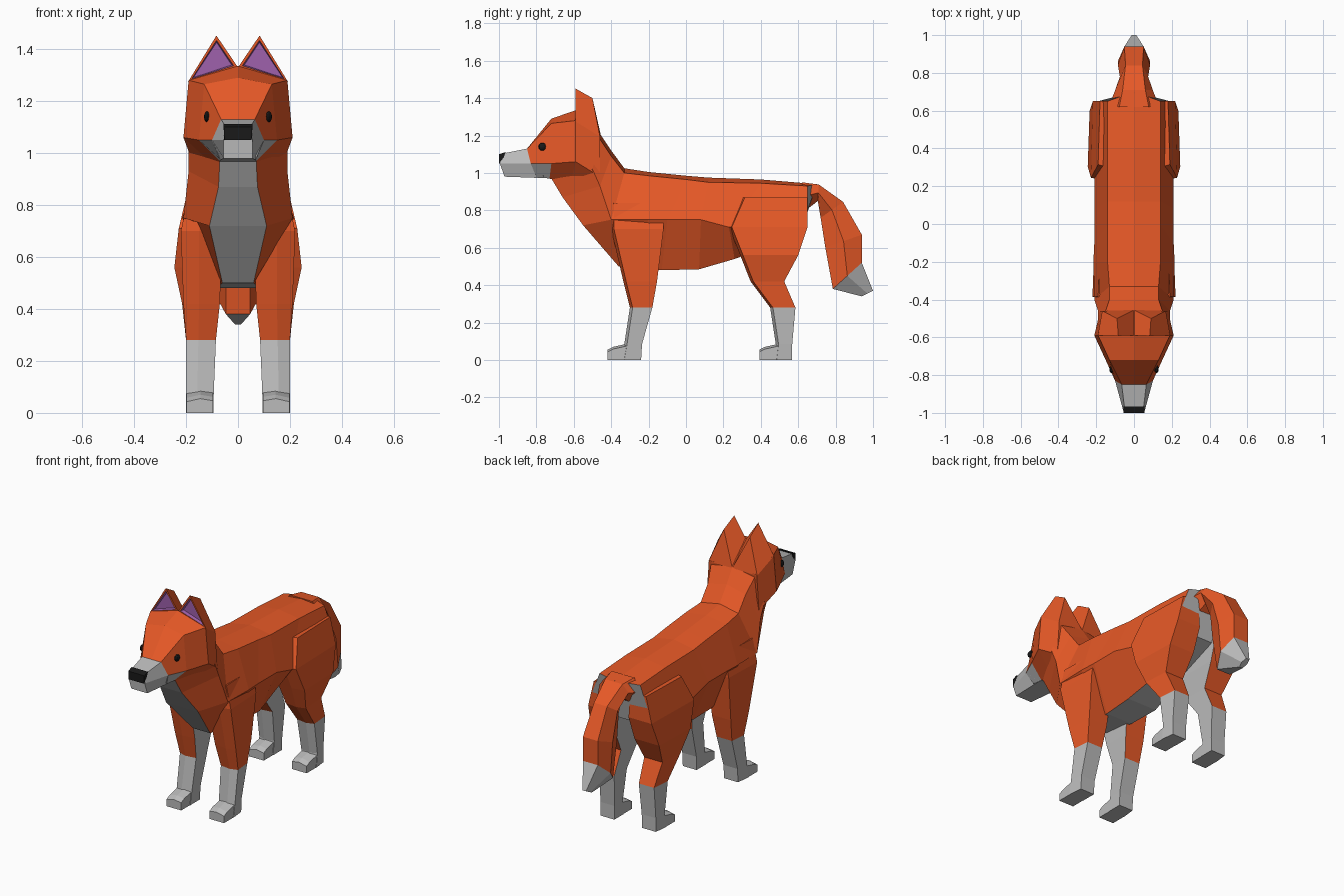
import bpy, bmesh
from mathutils import Vector

if "Cube" in bpy.data.objects:
    bpy.data.objects.remove(bpy.data.objects["Cube"])


def material(name, rgb):
    m = bpy.data.materials.new(name)
    m.diffuse_color = (*rgb, 1)
    m.use_nodes = True
    m.node_tree.nodes["Principled BSDF"].inputs["Base Color"].default_value = m.diffuse_color
    return m


ORANGE = material("orange_fur", (0.8, 0.1, 0.02))
GREY = material("grey_fur", (0.5, 0.5, 0.5))
BLACK = material("black", (0.01, 0.01, 0.01))
PURPLE = material("inner_ear", (0.35, 0.12, 0.42))


def finish(name, bm, mats, mirror=False):
    me = bpy.data.meshes.new(name)
    bm.to_mesh(me)
    bm.free()
    for m in mats:
        me.materials.append(m)
    ob = bpy.data.objects.new(name, me)
    bpy.context.collection.objects.link(ob)
    if mirror:
        ob.modifiers.new("mirror", 'MIRROR')
    return ob


def loft(name, rings, mats, pick=None, mirror=False):
    """Skin a list of closed rings; pick(face) chooses the second material."""
    bm = bmesh.new()
    vs = [[bm.verts.new(p) for p in r] for r in rings]
    n = len(vs[0])
    for a, b in zip(vs, vs[1:]):
        for i in range(n):
            j = (i + 1) % n
            bm.faces.new((a[i], a[j], b[j], b[i]))
    bm.faces.new(vs[0])
    bm.faces.new(vs[-1][::-1])
    bmesh.ops.recalc_face_normals(bm, faces=bm.faces)
    bm.normal_update()
    if pick:
        for f in bm.faces:
            f.material_index = int(pick(f))
    return finish(name, bm, mats, mirror)


def full(half):
    """Complete a half ring across x = 0."""
    return list(half) + [(-x, y, z) for x, y, z in reversed(half) if x > 1e-6]


def underside(f):
    return abs(f.calc_center_median().x) < 0.01 and f.normal.z < -0.2


# Torso: neck to rump, grey chest and belly strip
torso = [
    [(0, -.46, 1.21), (.15, -.46, 1.18), (.19, -.50, 1.02), (.07, -.72, .97)],
    [(0, -.40, 1.12), (.13, -.40, 1.09), (.19, -.46, .93), (.075, -.66, .87)],
    [(0, -.33, 1.025), (.13, -.33, 1.0), (.21, -.40, .75), (.11, -.55, .72)],
    [(0, -.20, 1.005), (.14, -.20, .985), (.215, -.20, .75), (.06, -.36, .50)],
    [(0, 0, .985), (.14, 0, .965), (.21, -.10, .75), (.09, -.13, .48)],
    [(0, .12, .975), (.14, .12, .95), (.21, .08, .75), (.10, .07, .485)],
    [(0, .40, .965), (.14, .40, .945), (.21, .23, .71), (.08, .26, .54)],
    [(0, .70, .94), (.14, .65, .93), (.19, .65, .80), (.06, .61, .67)],
]
loft("torso", [full(r) for r in torso], [ORANGE, GREY], underside)

# Head with grey jaw
head = [
    [(0, -.85, 1.13), (.065, -.85, 1.13), (.10, -.83, 1.05), (.07, -.80, .978)],
    [(0, -.72, 1.29), (.13, -.72, 1.265), (.15, -.72, 1.05), (.07, -.73, .97)],
    [(0, -.59, 1.335), (.19, -.59, 1.28), (.21, -.59, 1.06), (.08, -.62, .94)],
    [(0, -.46, 1.21), (.165, -.46, 1.20), (.18, -.46, .98), (.10, -.50, .90)],
]
loft("head", [full(r) for r in head], [ORANGE, GREY],
     lambda f: underside(f) or (f.normal.z < -.2 and f.calc_center_median().y < -.75))

# Muzzle and nose
muzzle = [
    [(.05, -.975, 1.105), (.055, -.995, 1.05), (.055, -.97, .98)],
    [(.065, -.85, 1.13), (.10, -.83, 1.05), (.07, -.75, .972)],
]
loft("muzzle", [full(r) for r in muzzle], [GREY])
nose = [
    [(.055, -1, 1.10), (.052, -1, 1.05)],
    [(.056, -.965, 1.112), (.053, -.985, 1.05)],
]
loft("nose", [full(r) for r in nose], [BLACK])

# Eyes: thin flattened discs on the head sides
bm = bmesh.new()
bmesh.ops.create_uvsphere(bm, u_segments=8, v_segments=6, radius=1)
for v in bm.verts:
    v.co = Vector((.119, -.768, 1.14)) + v.co * Vector((.012, .022, .021))
finish("eyes", bm, [BLACK], True)

# Ears: wedges with a recessed purple front
bm = bmesh.new()
front = [bm.verts.new(p) for p in
         [(0, -.59, 1.33), (.192, -.59, 1.275), (.083, -.592, 1.452)]]
back = [bm.verts.new(p) for p in
        [(0, -.455, 1.20), (.168, -.46, 1.195), (.09, -.50, 1.40)]]
face = bm.faces.new(front)
bm.faces.new(back[::-1])
for i in range(3):
    j = (i + 1) % 3
    bm.faces.new((front[i], back[i], back[j], front[j]))
bmesh.ops.recalc_face_normals(bm, faces=bm.faces)
bm.normal_update()
bmesh.ops.inset_individual(bm, faces=[face], thickness=.018, depth=0)
rim = bmesh.ops.inset_individual(bm, faces=[face], thickness=.008, depth=-.02)
for f in rim["faces"] + [face]:
    f.material_index = 1
finish("ears", bm, [ORANGE, PURPLE], True)

# Tail: (upper y, z, lower y, z, half width) stations
stations = [
    (.62, .95, .64, .80, .13), (.71, .938, .705, .85, .10),
    (.84, .845, .72, .76, .075), (.94, .67, .745, .60, .085),
    (.94, .52, .785, .38, .085), (1.0, .37, .94, .34, .02),
]


def tail_ring(s):
    uy, uz, ly, lz, w = s
    return full([(.6 * w, uy, uz), (w, (uy + ly) / 2, (uz + lz) / 2), (.55 * w, ly, lz)])


loft("tail", [tail_ring(s) for s in stations[:5]], [ORANGE])
loft("tail_tip", [tail_ring(s) for s in stations[4:]], [GREY])


# Legs: rings from (inner x, outer x, front y, back y, z)
def leg_ring(s):
    x0, x1, y0, y1, z = s
    xm = (x0 + x1) / 2 + .01
    return [(x0, y0 + .01, z), (xm, y0, z), (x1, y0 + .015, z),
            (x1 - .01, y1, z), (x0, y1, z)]


upper = {
    "front": [(.085, .20, -.30, -.18, .28), (.07, .21, -.335, -.155, .42),
              (.06, .22, -.40, -.12, .70), (.07, .19, -.40, -.12, .84)],
    "hind": [(.085, .20, .45, .585, .28), (.08, .215, .345, .525, .42),
             (.065, .245, .29, .60, .56), (.06, .228, .23, .65, .71),
             (.07, .19, .30, .65, .87)],
}
lower = {
    "front": [(.095, .20, -.345, -.24, 0), (.093, .20, -.33, -.235, .085),
              (.085, .20, -.30, -.18, .28)],
    "hind": [(.095, .20, .47, .568, 0), (.093, .20, .48, .568, .085),
             (.085, .20, .45, .585, .28)],
}
for kind, toe in (("front", -.42), ("hind", .392)):
    loft(kind + "_upper_legs", [leg_ring(s) for s in upper[kind]], [ORANGE, GREY],
         lambda f: f.normal.x < -.7, True)
    loft(kind + "_lower_legs", [leg_ring(s) for s in lower[kind]], [GREY], None, True)
    # Paw: low wedge with a ridged top
    paw = [[(.097, y, 0), (.097, y, h - .008), (.145, y, h), (.198, y, h - .012), (.198, y, 0)]
           for y, h in ((toe, .055), (toe + .03, .07), (toe + .11, .088))]
    loft(kind + "_paws", paw, [GREY], None, True)
